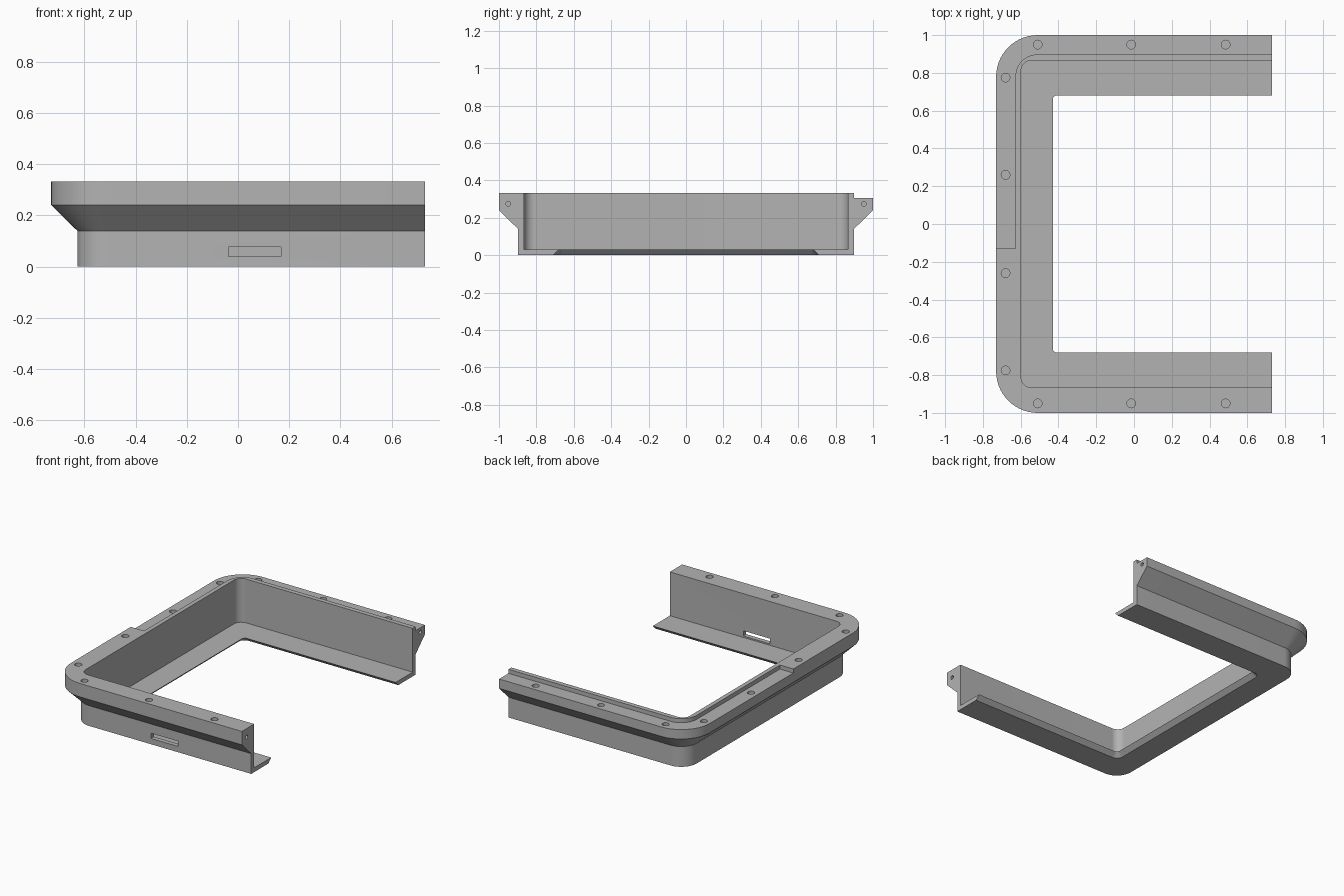
import bpy
import bmesh
from math import sin, cos, pi, radians
from mathutils import Matrix

if "Cube" in bpy.data.objects:
    bpy.data.objects.remove(bpy.data.objects["Cube"], do_unlink=True)

END_X, HALF_Y, TOP = 0.73, 1.0, 0.333
ARC = 14

grey = bpy.data.materials.new("plain grey")
grey.use_nodes = True
colour = (0.45, 0.45, 0.45, 1)
grey.diffuse_color = colour
grey.node_tree.nodes["Principled BSDF"].inputs["Base Color"].default_value = colour


def make_object(name, bm):
    bmesh.ops.recalc_face_normals(bm, faces=bm.faces)
    mesh = bpy.data.meshes.new(name)
    bm.to_mesh(mesh)
    bm.free()
    mesh.materials.append(grey)
    obj = bpy.data.objects.new(name, mesh)
    bpy.context.collection.objects.link(obj)
    return obj


def corner(cx, cy, r, start):
    """Quarter arc running clockwise from the start angle."""
    angles = [start - pi / 2 * i / ARC for i in range(ARC + 1)]
    return [(cx + r * cos(a), cy + r * sin(a)) for a in angles]


def path(dx, dy, r, end_x, start_y=None):
    """U path inset from the outer outline, open towards +x."""
    left, side = -END_X + dx, HALF_Y - dy
    back = corner(left + r, side - r, r, pi) + [(end_x, side)]
    if start_y is not None:
        return [(left, start_y)] + back
    front = corner(left + r, -side + r, r, -pi / 2)
    return [(end_x, -side)] + front + back


def sweep(name, profile, end_x, start_y=None):
    """Skin a closed profile of (inset x, inset y, z, corner radius)."""
    bm = bmesh.new()
    rails = [[bm.verts.new((x, y, z)) for x, y in path(dx, dy, r, end_x, start_y)]
             for dx, dy, z, r in profile]
    for a, b in zip(rails, rails[1:] + rails[:1]):
        for i in range(len(a) - 1):
            bm.faces.new((a[i], a[i + 1], b[i + 1], b[i]))
    bm.faces.new([rail[0] for rail in rails])
    bm.faces.new([rail[-1] for rail in rails])
    return make_object(name, bm)


def cut(target, cutter):
    mod = target.modifiers.new("cut", 'BOOLEAN')
    mod.operation = 'DIFFERENCE'
    mod.solver = 'EXACT'
    mod.object = cutter
    bpy.context.view_layer.objects.active = target
    bpy.ops.object.modifier_apply(modifier=mod.name)
    bpy.data.objects.remove(cutter, do_unlink=True)


# Frame: flange, sloped underside, wall and inner lip in one section
frame = sweep("u_frame", [
    (0, 0, TOP, 0.22),
    (0, 0, 0.24, 0.22),
    (0.102, 0.102, 0.14, 0.118),
    (0.102, 0.102, 0, 0.118),
    (0.27, 0.29, 0, 0.045),
    (0.30, 0.32, 0.03, 0.02),
    (0.132, 0.134, 0.03, 0.055),
    (0.132, 0.134, TOP, 0.055),
], END_X)

# Lowered ledge along the back and part of the left-hand end
cut(frame, sweep("ledge_cutter", [
    (-0.05, -0.05, 0.4, 0.27),
    (-0.05, -0.05, 0.305, 0.27),
    (0.102, 0.102, 0.305, 0.118),
    (0.102, 0.102, 0.4, 0.118),
], END_X + 0.1, start_y=-0.13))

# Screw holes in the flange and pin holes in the open ends
bm = bmesh.new()


def hole(location, radius, depth, turn):
    bmesh.ops.create_cone(bm, cap_ends=True, segments=24, radius1=radius,
                          radius2=radius, depth=depth,
                          matrix=Matrix.Translation(location) @ turn)


upright = Matrix.Identity(4)
sideways = Matrix.Rotation(pi / 2, 4, 'Y')
for side in (-1, 1):
    for x in (-0.51, -0.015, 0.485):
        hole((x, side * 0.95, 0.32), 0.023, 0.14, upright)
    for y in (0.26, 0.775):
        hole((-0.68, side * y, 0.32), 0.023, 0.14, upright)
    hole((END_X, side * 0.95, 0.275), 0.013, 0.16, sideways)
cut(frame, make_object("hole_cutter", bm))

# Slot through the front wall
bm = bmesh.new()
bmesh.ops.create_cube(bm, size=1, matrix=Matrix.Translation((0.065, -0.88, 0.058))
                      @ Matrix.Diagonal((0.206, 0.12, 0.036, 1)))
cut(frame, make_object("slot_cutter", bm))

# Smooth corners, crisp edges
bpy.ops.object.select_all(action='DESELECT')
frame.select_set(True)
bpy.context.view_layer.objects.active = frame
bpy.ops.object.shade_smooth_by_angle(angle=radians(30))
